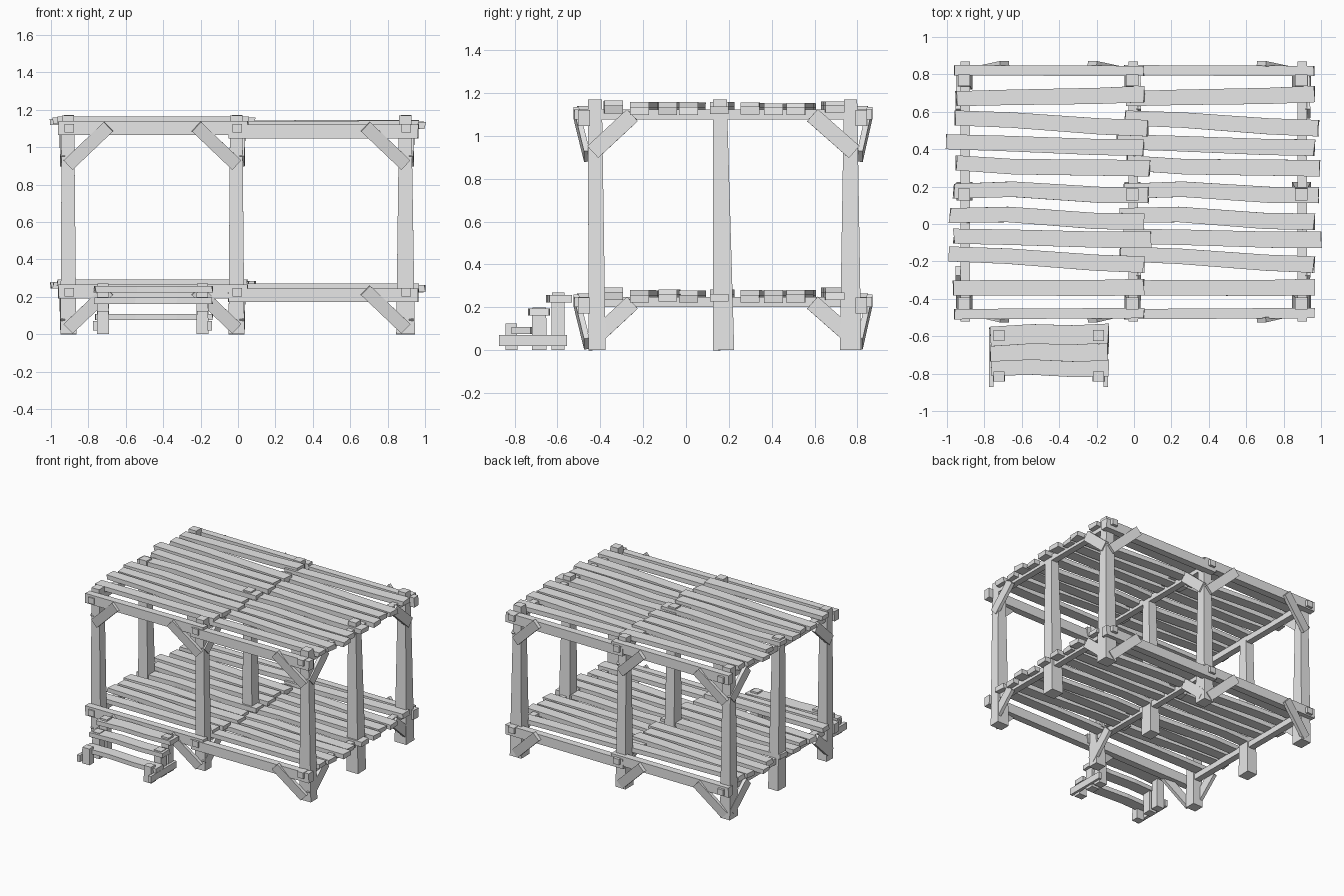
import bpy, random
from mathutils import Vector

random.seed(4)
if "Cube" in bpy.data.objects:
    bpy.data.objects.remove(bpy.data.objects["Cube"], do_unlink=True)

wood = bpy.data.materials.new("pale_grey_wood")
wood.use_nodes = True
wood.diffuse_color = (0.8, 0.8, 0.8, 1)
wood.node_tree.nodes["Principled BSDF"].inputs["Base Color"].default_value = (0.8, 0.8, 0.8, 1)


def timber(name, a, b, size, end_size=None, up=(0, 0, 1), bends=(), rough=0.0):
    """Rough-cut bar from a to b; bends holds (fraction, sideways shift) pairs."""
    a, b = Vector(a), Vector(b)
    end_size = end_size or size
    along = (b - a).normalized()
    side = Vector(up).cross(along).normalized()
    top = along.cross(side)
    verts, faces = [], []
    stations = [(0, 0), *bends, (1, 0)]
    for t, shift in stations:
        centre = a.lerp(b, t) + side * shift
        w = size[0] + (end_size[0] - size[0]) * t
        h = size[1] + (end_size[1] - size[1]) * t
        for sx, sz in ((-1, -1), (1, -1), (1, 1), (-1, 1)):
            skew = along * random.uniform(-rough, rough)
            verts.append(centre + side * sx * w / 2 + top * sz * h / 2 + skew)
    for s in range(len(stations) - 1):
        for i in range(4):
            j = (i + 1) % 4
            faces.append((s * 4 + i, s * 4 + j, s * 4 + 4 + j, s * 4 + 4 + i))
    n = len(verts)
    faces += [(3, 2, 1, 0), (n - 4, n - 3, n - 2, n - 1)]
    mesh = bpy.data.meshes.new(name)
    mesh.from_pydata(verts, [], faces)
    mesh.materials.append(wood)
    obj = bpy.data.objects.new(name, mesh)
    bpy.context.collection.objects.link(obj)
    return obj


STOREY = 0.875
BAY = 0.91
COLUMNS = {"right": -0.907, "middle": -0.008, "left": 0.896}

# Tapered posts: three columns by three rows
for col, x in COLUMNS.items():
    wide = 0.1 if col == "left" else 0.085
    for row, y0, y1, depth, tip in (("front", -0.415, -0.425, 0.08, 0.065),
                                    ("centre", 0.175, 0.158, 0.1, 0.065),
                                    ("back", 0.768, 0.768, 0.1, 0.062)):
        timber(f"{row}_{col}_post", (x, y0, 0), (x - 0.002, y1, 1.17),
               (wide, depth), (0.066, tip), up=(0, 1, 0))

# Planks: start x, end x, start y, end y, sideways bend
PLANKS = [(-0.95, 0.053, 0.67, 0.695, 0), (-0.957, 0.075, 0.567, 0.512, 0.005),
          (-1.0, 0.053, 0.44, 0.408, 0), (-0.95, 0.08, 0.327, 0.298, -0.012),
          (-0.963, 0.075, 0.175, 0.155, 0.017), (-0.985, 0.053, 0.045, 0.012, 0.016),
          (-0.963, 0.09, -0.065, -0.085, 0), (-0.985, 0.053, -0.16, -0.217, 0.005),
          (-0.963, 0.053, -0.342, -0.337, 0)]

for level, dz in (("upper", 0), ("lower", -STOREY)):
    # Deck boards and long edge beams, repeated for each bay
    for bay, dx, drop in (("first", 0, 0), ("second", BAY, 0.02)):
        for k, (x0, x1, y0, y1, bend) in enumerate(PLANKS):
            z = 1.138 + dz - drop + random.uniform(-0.004, 0.004)
            if k in (0, len(PLANKS) - 1):
                z += 0.008
            timber(f"{level}_{bay}_plank", (x0 + dx, y0, z), (x1 + dx, y1, z),
                   (0.08, 0.034), (0.088, 0.036),
                   bends=((0.3, bend), (0.75, -0.004)), rough=0.006)
        for edge, y0, y1 in (("front", -0.482, -0.476), ("back", 0.822, 0.818)):
            z = 1.103 + dz - drop
            timber(f"{level}_{bay}_{edge}_beam", (-0.96 + dx, y0, z), (0.053 + dx, y1, z),
                   (0.055, 0.074), rough=0.004)

    # Cross beams and knee braces at each column
    for col, x in COLUMNS.items():
        z = 1.1 + dz
        timber(f"{level}_{col}_cross_beam", (x + 0.004, -0.52, z), (x + 0.004, 0.868, z),
               (0.05, 0.046))
        inward = 1 if col == "right" else -1
        for edge, y_post, y_beam in (("front", -0.463, -0.513), ("back", 0.812, 0.858)):
            timber(f"{level}_{edge}_{col}_brace", (x, y_post, 0.905 + dz),
                   (x + inward * 0.215, y_beam, 1.11 + dz),
                   (0.026, 0.07), up=(-inward, 0, 1))
        out = -0.034 if col == "right" else 0.034
        for edge, y_low, y_high in (("front", -0.435, -0.25), ("back", 0.785, 0.59)):
            timber(f"{level}_{edge}_{col}_side_brace", (x + out * 0.9, y_low, 0.925 + dz),
                   (x + out, y_high, 1.097 + dz), (0.026, 0.075))

# Steps: short posts, base rails and three treads
for side, x, rail_x in (("right", -0.722, -0.763), ("left", -0.19, -0.152)):
    for step, y, height, depth in (("high", -0.597, 0.27, 0.062),
                                   ("middle", -0.685, 0.2, 0.068),
                                   ("low", -0.815, 0.125, 0.056)):
        timber(f"step_{step}_{side}_post", (x, y, 0), (x, y, height), (0.066, depth),
               (0.06, depth * 0.95), up=(0, 1, 0))
    timber(f"step_{side}_rail", (rail_x, -0.872, 0.045), (rail_x, -0.555, 0.045), (0.024, 0.052))

for step, y0, y1, z, depth in (("high", -0.602, -0.585, 0.24, 0.105),
                               ("middle", -0.69, -0.685, 0.178, 0.092),
                               ("low", -0.768, -0.77, 0.092, 0.09)):
    timber(f"step_{step}_tread", (-0.765, y0, z), (-0.138, y1, z), (depth, 0.034),
           bends=((0.35, 0.008), (0.7, -0.004)), rough=0.006)
